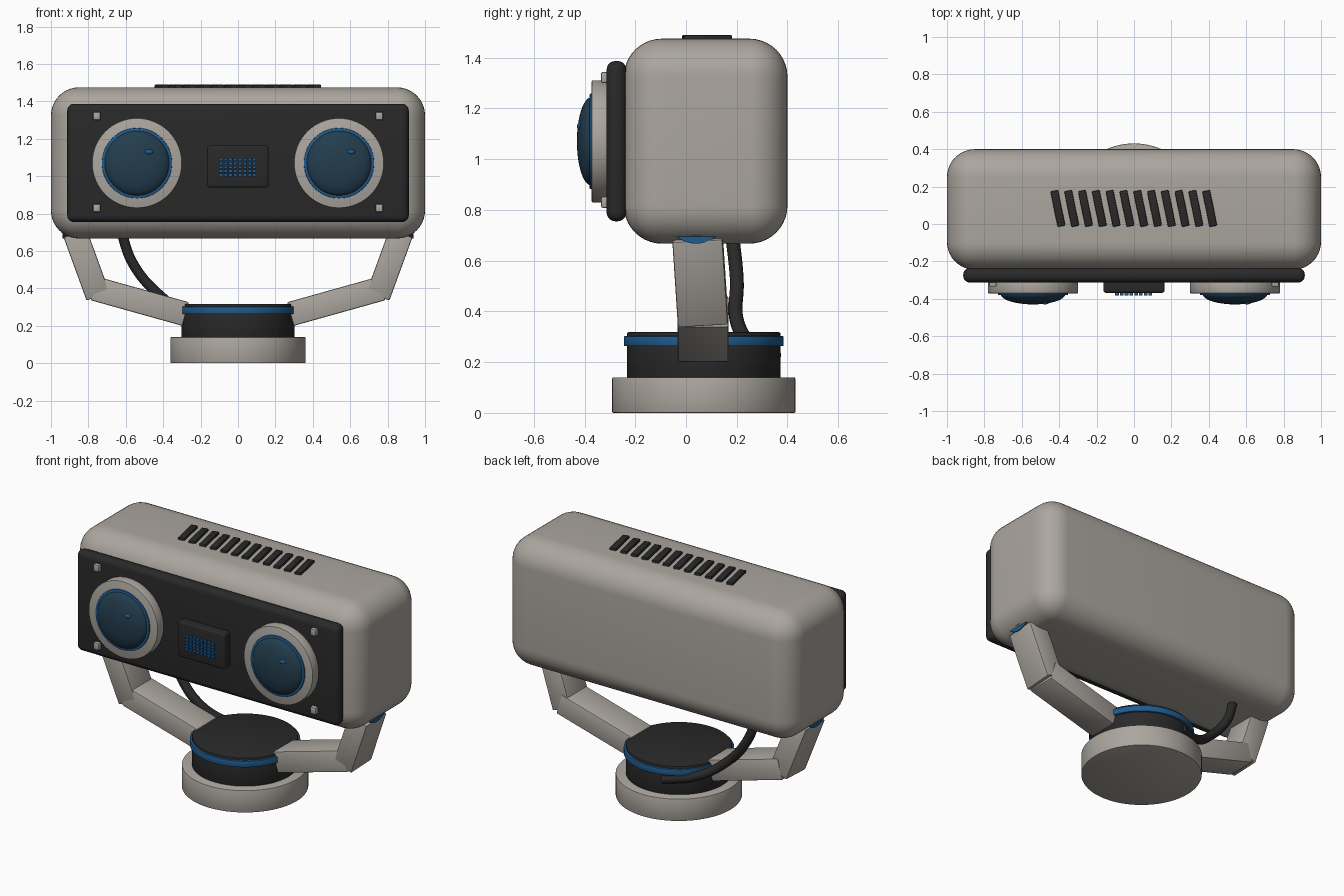
import bpy, math
from mathutils import Vector, Matrix

if "Cube" in bpy.data.objects:
    bpy.data.objects.remove(bpy.data.objects["Cube"], do_unlink=True)


def material(name, rgb):
    m = bpy.data.materials.new(name)
    m.use_nodes = True
    col = (*rgb, 1.0)
    m.diffuse_color = col
    m.node_tree.nodes["Principled BSDF"].inputs["Base Color"].default_value = col
    return m


TAN = material("warm grey", (0.41, 0.38, 0.345))
DARK = material("charcoal", (0.022, 0.022, 0.022))
BLUE = material("blue", (0.014, 0.105, 0.27))
GLASS = material("dark glass", (0.017, 0.047, 0.075))


def finish(name, mat, bevel=0.0, segments=3):
    ob = bpy.context.object
    ob.name = name
    ob.data.materials.append(mat)
    bpy.ops.object.transform_apply(location=False, rotation=False, scale=True)
    if bevel:
        mod = ob.modifiers.new("rounding", "BEVEL")
        mod.width, mod.segments, mod.limit_method = bevel, segments, "ANGLE"
        bpy.ops.object.modifier_apply(modifier=mod.name)
    bpy.ops.object.shade_smooth_by_angle(angle=math.radians(35))
    return ob


def box(name, mat, lo, hi, bevel=0.0, segments=3, turn=0.0):
    lo, hi = Vector(lo), Vector(hi)
    bpy.ops.mesh.primitive_cube_add(size=1, location=(lo + hi) / 2, rotation=(0, 0, turn))
    bpy.context.object.scale = hi - lo
    return finish(name, mat, bevel, segments)


def rod(name, mat, a, b, radius, bevel=0.0, sides=64):
    # Cylinder between two points
    a, b = Vector(a), Vector(b)
    bpy.ops.mesh.primitive_cylinder_add(
        vertices=sides, radius=radius, depth=(b - a).length, location=(a + b) / 2,
        rotation=(b - a).to_track_quat("Z", "Y").to_euler())
    return finish(name, mat, bevel, 2)


def beam(name, mat, a, b, thick, wide):
    # Rectangular bar between two points, wide along y
    a, b = Vector(a), Vector(b)
    z = (b - a).normalized()
    x = Vector((0, 1, 0)).cross(z).normalized()
    rot = Matrix((x, z.cross(x), z)).transposed()
    bpy.ops.mesh.primitive_cube_add(size=1, location=(a + b) / 2, rotation=rot.to_euler())
    bpy.context.object.scale = (thick, wide, (b - a).length)
    return finish(name, mat, 0.008, 2)


# Housing and face plate
box("housing", TAN, (-1, -0.245, 0.667), (1, 0.4, 1.475), 0.15, 10)
box("face_plate", DARK, (-0.913, -0.313, 0.755), (0.913, -0.235, 1.387), 0.035, 5)

# Slanted cooling slats on the roof
for i in range(12):
    x = -0.407 + i * 0.0738
    box(f"vent_slat_{i + 1}", DARK, (x - 0.021, -0.014, 1.46), (x + 0.021, 0.18, 1.49),
        0.006, 2, turn=0.2)

# Eye lenses
for side, s in (("right", -1), ("left", 1)):
    x, z = s * 0.54, 1.07
    rod(f"{side}_lens_ring", TAN, (x, -0.30, z), (x, -0.372, z), 0.241, 0.006)
    rod(f"{side}_lens_trim", BLUE, (x, -0.36, z), (x, -0.38, z), 0.188, 0.004)
    bpy.ops.mesh.primitive_uv_sphere_add(segments=48, ring_count=24, radius=1,
                                         location=(x, -0.373, z))
    bpy.context.object.scale = (0.174, 0.057, 0.174)
    finish(f"{side}_lens_glass", GLASS)
    bpy.ops.mesh.primitive_uv_sphere_add(segments=16, ring_count=8, radius=1,
                                         location=(x + 0.064, -0.42, z + 0.06))
    bpy.context.object.scale = (0.022, 0.01, 0.013)
    finish(f"{side}_lens_glint", BLUE)
    # Face plate screws
    for level, sz in (("lower", 0.83), ("upper", 1.322)):
        sx = s * 0.755
        box(f"{side}_{level}_screw", TAN, (sx - 0.02, -0.335, sz - 0.022),
            (sx + 0.02, -0.3, sz + 0.022), 0.007, 2)

# Central sensor with a grid of small lights
box("sensor_box", DARK, (-0.163, -0.368, 0.94), (0.163, -0.29, 1.163), 0.012, 3)
for col in range(8):
    for row in range(5):
        x, z = -0.091 + col * 0.0255, 1.007 + row * 0.0205
        box(f"sensor_light_{col}_{row}", BLUE, (x - 0.0095, -0.382, z - 0.0075),
            (x + 0.0095, -0.36, z + 0.0075))

# Turntable base
BY = 0.07
rod("base_foot", TAN, (0, BY, 0), (0, BY, 0.14), 0.361, 0.005, 96)
rod("base_drum", DARK, (0, BY, 0.13), (0, BY, 0.318), 0.302, 0.005, 96)
rod("base_band", BLUE, (0, BY, 0.263), (0, BY, 0.303), 0.315, 0.004, 96)

# Bent support arms with pivots
for side, s in (("right", -1), ("left", 1)):
    beam(f"{side}_lower_arm", TAN, (s * 0.28, 0.067, 0.263), (s * 0.77, 0.067, 0.4), 0.131, 0.2)
    beam(f"{side}_upper_arm", TAN, (s * 0.75, 0.067, 0.363), (s * 0.873, 0.045, 0.7), 0.131, 0.198)
    rod(f"{side}_pivot", BLUE, (s * 0.8, 0.04, 0.785), (s * 0.938, 0.04, 0.785), 0.118)
    rod(f"{side}_pivot_cap", TAN, (s * 0.8, 0.04, 0.785), (s * 0.946, 0.04, 0.785), 0.085)

# Cable from the housing to the base
curve = bpy.data.curves.new("cable", "CURVE")
curve.dimensions = "3D"
curve.bevel_depth = 0.028
curve.bevel_resolution = 4
curve.use_fill_caps = True
path = [(-0.63, 0.18, 0.72), (-0.56, 0.2, 0.53), (-0.42, 0.2, 0.365),
        (-0.27, 0.26, 0.265), (-0.08, 0.35, 0.225)]
spline = curve.splines.new("BEZIER")
spline.bezier_points.add(len(path) - 1)
for point, co in zip(spline.bezier_points, path):
    point.co = co
    point.handle_left_type = point.handle_right_type = "AUTO"
curve.materials.append(DARK)
bpy.context.collection.objects.link(bpy.data.objects.new("cable", curve))
